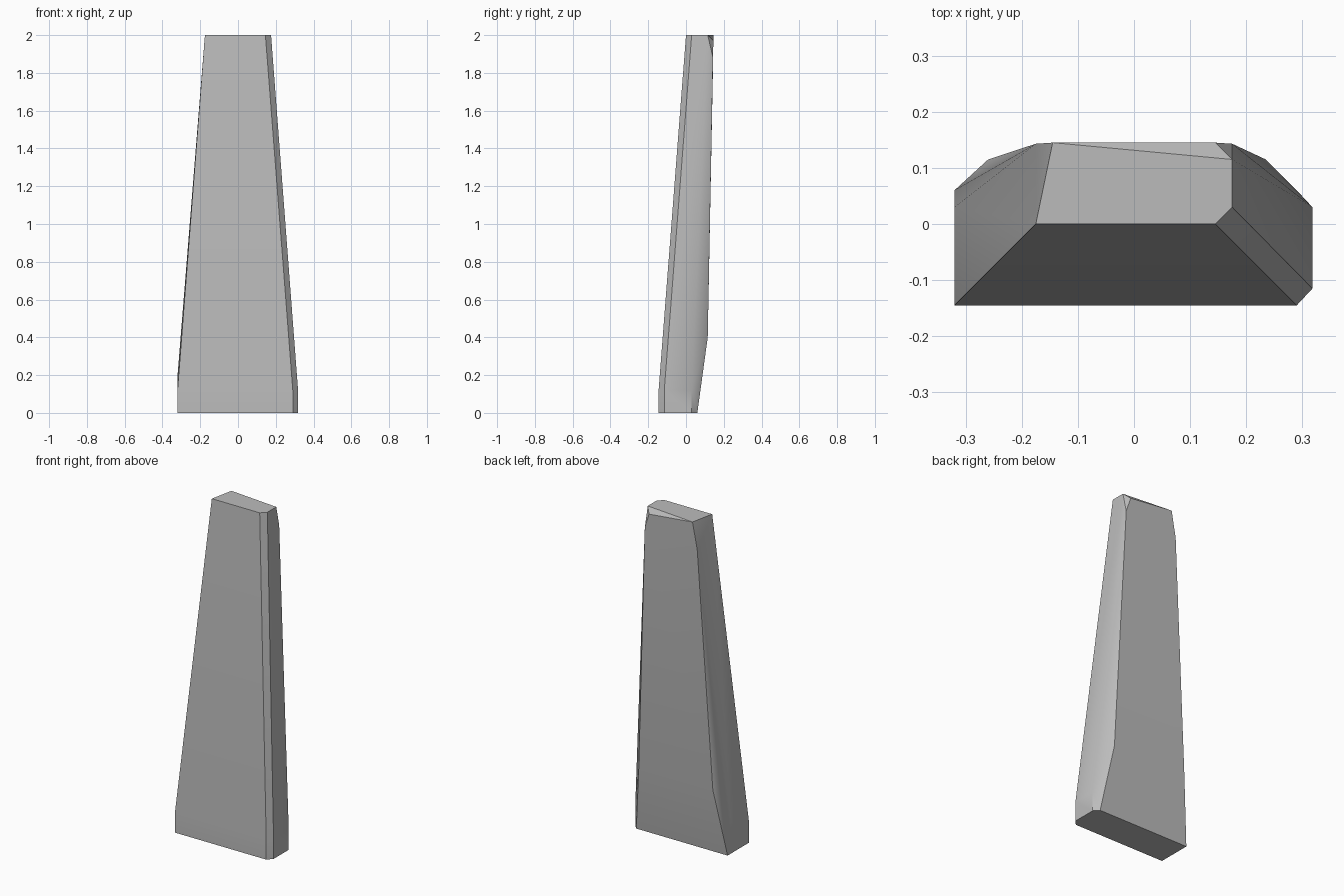
import bpy
import bmesh
import math

default_cube = bpy.data.objects.get("Cube")
if default_cube:
    bpy.data.objects.remove(default_cube, do_unlink=True)


def make_material(name, colour):
    material = bpy.data.materials.new(name)
    material.use_nodes = True
    material.diffuse_color = colour
    shader = material.node_tree.nodes["Principled BSDF"]
    shader.inputs["Base Color"].default_value = colour
    return material


# Foot outline, repeated upward along the front before the taper begins
front_foot = [(-0.32, -0.145), (0.29, -0.145), (0.318, -0.115)]
rear_foot = [(0.318, 0.03), (0.29, 0.06), (-0.32, 0.06)]

# Cap outline with one chamfered front corner and a skewed rear edge
cap = [(-0.175, 0), (0.145, 0), (0.175, 0.03), (0.175, 0.115), (-0.145, 0.145)]

corners = [(x, y, 0) for x, y in front_foot + rear_foot]
corners += [(x, y, 0.12) for x, y in front_foot]
corners += [(x, y, 2) for x, y in cap]

# Worn rear corners: low side bulges, the rear kink and the chipped top
corners += [(0.318, 0.03, 0.12), (-0.32, 0.03, 0.2)]
corners += [(x, 0.115, 0.4) for x in (-0.26, 0.235)]
corners += [(-0.175, 0.143, 1.84), (0.175, 0.143, 1.88), (0.145, 0.145, 1.97)]

# Wrap the rough-hewn block around its corners
bm = bmesh.new()
for corner in corners:
    bm.verts.new(corner)
bmesh.ops.convex_hull(bm, input=bm.verts)
loose = [v for v in bm.verts if not v.link_faces]
bmesh.ops.delete(bm, geom=loose, context="VERTS")
bmesh.ops.dissolve_limit(
    bm, angle_limit=math.radians(1), verts=bm.verts, edges=bm.edges
)
bmesh.ops.recalc_face_normals(bm, faces=bm.faces)

mesh = bpy.data.meshes.new("stone_slab")
bm.to_mesh(mesh)
bm.free()
stone_slab = bpy.data.objects.new("stone_slab", mesh)
bpy.context.collection.objects.link(stone_slab)
mesh.materials.append(make_material("stone_grey", (0.5, 0.5, 0.5, 1)))

# Soften the shallow creases only
bpy.ops.object.select_all(action="DESELECT")
stone_slab.select_set(True)
bpy.context.view_layer.objects.active = stone_slab
bpy.ops.object.shade_smooth_by_angle(angle=math.radians(30))
